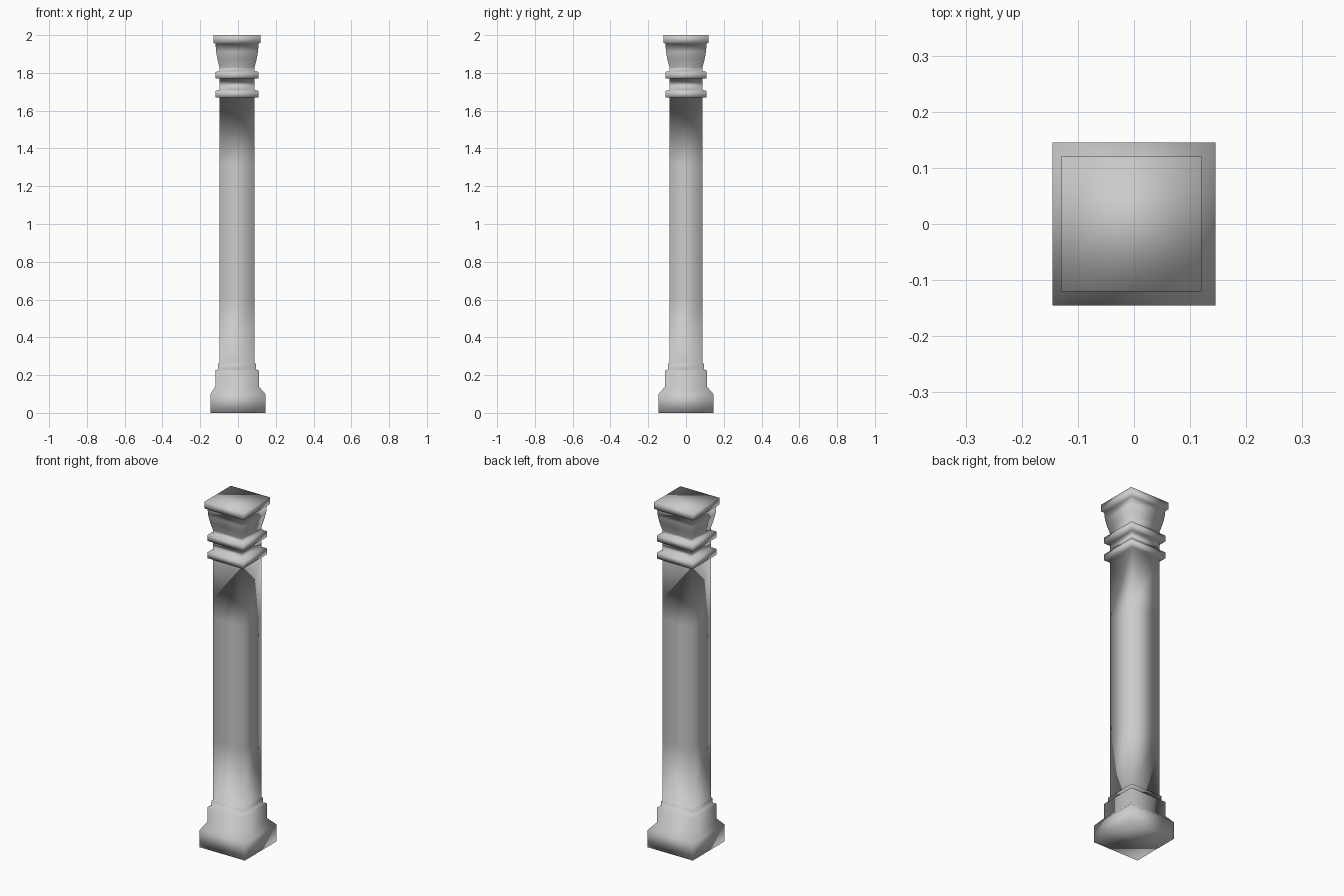
import bpy
import bmesh
from math import sin, pi

# Half widths of the square sections
FOOT = 0.145
PEDESTAL = 0.115
COLLAR = 0.1
SHAFT = 0.093
RING = 0.114
SLAB = 0.125

# Heights of the main parts
PEDESTAL_TOP = 0.225
SHAFT_BOTTOM = 0.26
SHAFT_TOP = 1.67
RING_SPACING = 0.1
RING_HEIGHT = 0.035
BELL_BOTTOM = 1.83
SLAB_BOTTOM = 1.955
COLUMN_TOP = 2
BEVEL = 0.005


def make_stone():
    stone = bpy.data.materials.new("grey stone")
    stone.use_nodes = True
    grey = (0.6, 0.6, 0.6, 1)
    stone.diffuse_color = grey
    shader = stone.node_tree.nodes["Principled BSDF"]
    shader.inputs["Base Color"].default_value = grey
    return stone


def add_section(bm, sections, height, half):
    """Add one square section and join it to the section beneath."""
    depth = half if half == FOOT else half - BEVEL
    centre = 0 if half == FOOT else -BEVEL
    corners = ((-1, -1), (1, -1), (1, 1), (-1, 1))
    section = [bm.verts.new((centre + half * sx, depth * sy, height))
               for sx, sy in corners]
    if sections:
        below = sections[-1]
        for side in range(4):
            following = (side + 1) % 4
            bm.faces.new((below[side], below[following],
                          section[following], section[side]))
    sections.append(section)


def add_band(bm, sections, bottom, top, half):
    """Add a straight band with vertical sides."""
    add_section(bm, sections, bottom, half)
    add_section(bm, sections, top, half)


def build_column():
    bm = bmesh.new()
    sections = []

    # Stepped base
    add_band(bm, sections, 0, 0.1, FOOT)
    add_band(bm, sections, 0.14, PEDESTAL_TOP, PEDESTAL)
    add_band(bm, sections, PEDESTAL_TOP + BEVEL, SHAFT_BOTTOM, COLLAR)

    # Shaft, with a quarter of its length at each end in separate faces
    quarter = (SHAFT_TOP - SHAFT_BOTTOM) / 4
    add_band(bm, sections, SHAFT_BOTTOM + BEVEL, SHAFT_BOTTOM + quarter, SHAFT)
    add_band(bm, sections, SHAFT_TOP - quarter, SHAFT_TOP, SHAFT)

    # Two rings, each followed by a piece of neck
    for index in range(2):
        bottom = SHAFT_TOP + RING_SPACING * index
        top = bottom + RING_HEIGHT
        neck_top = SHAFT_TOP + RING_SPACING if index == 0 else BELL_BOTTOM
        add_band(bm, sections, bottom, top, RING)
        add_band(bm, sections, top + BEVEL, neck_top, SHAFT)

    # Bell flaring out in a curve up to the slab
    steps = 3
    for index in range(1, steps + 1):
        t = index / steps
        height = BELL_BOTTOM + (SLAB_BOTTOM - BELL_BOTTOM) * t
        add_section(bm, sections, height, SHAFT + (RING - SHAFT) * sin(t * pi / 2))

    # Top slab
    add_band(bm, sections, SLAB_BOTTOM + BEVEL, COLUMN_TOP, SLAB)

    # Closed ends
    bm.faces.new(reversed(sections[0]))
    bm.faces.new(sections[-1])
    for face in bm.faces:
        face.smooth = True
    return bm


cube = bpy.data.objects.get("Cube")
if cube:
    bpy.data.objects.remove(cube, do_unlink=True)

# One continuous skin, so the shading flows over the mouldings
column_mesh = bpy.data.meshes.new("column")
column_bm = build_column()
column_bm.to_mesh(column_mesh)
column_bm.free()
column_mesh.materials.append(make_stone())
column = bpy.data.objects.new("column", column_mesh)
bpy.context.collection.objects.link(column)
